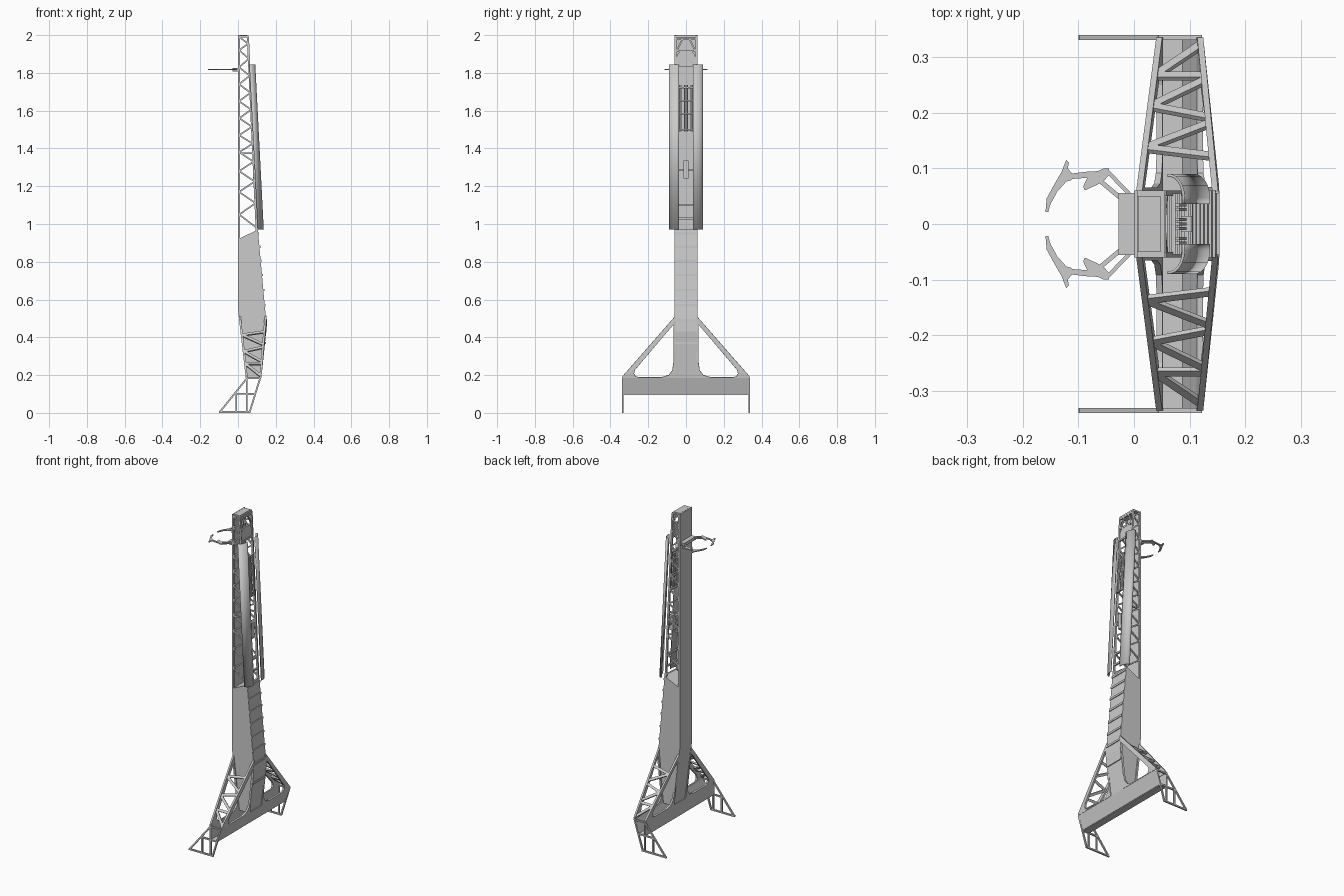
import bpy, bmesh
from mathutils import Vector, Matrix

if "Cube" in bpy.data.objects:
    bpy.data.objects.remove(bpy.data.objects["Cube"])


def finish(name, bm, solid=0, smooth=False):
    bmesh.ops.recalc_face_normals(bm, faces=bm.faces[:])
    me = bpy.data.meshes.new(name)
    bm.to_mesh(me)
    bm.free()
    ob = bpy.data.objects.new(name, me)
    bpy.context.collection.objects.link(ob)
    if solid:
        m = ob.modifiers.new("thickness", 'SOLIDIFY')
        m.thickness, m.offset = solid, 0
    if smooth:
        bpy.ops.object.select_all(action='DESELECT')
        ob.select_set(True)
        bpy.context.view_layer.objects.active = ob
        bpy.ops.object.shade_smooth_by_angle()
    return ob


def bar(bm, a, b, w=.01, h=.01, ref=(0, 1, 0)):
    """Square bar from a to b; h is measured along ref."""
    a, b = Vector(a), Vector(b)
    d = (b - a).normalized()
    u = Vector(ref).cross(d).normalized()
    v = d.cross(u)
    m = Matrix((u * w, v * h, d * (b - a).length)).transposed().to_4x4()
    bmesh.ops.create_cube(bm, size=1, matrix=Matrix.Translation((a + b) / 2) @ m)


def box(bm, lo, hi):
    lo, hi = Vector(lo), Vector(hi)
    bmesh.ops.create_cube(bm, size=1, matrix=Matrix.Translation((lo + hi) / 2)
                          @ Matrix.Diagonal((*(hi - lo), 1)))


def prism(bm, pts, offset):
    f = bm.faces.new([bm.verts.new(p) for p in pts])
    r = bmesh.ops.extrude_face_region(bm, geom=[f], use_keep_orig=True)
    bmesh.ops.translate(bm, vec=offset,
                        verts=[g for g in r['geom'] if isinstance(g, bmesh.types.BMVert)])


def lerp(table, z):
    for (z0, x0), (z1, x1) in zip(table, table[1:]):
        if z <= z1:
            return x0 + (x1 - x0) * (z - z0) / (z1 - z0)
    return table[-1][1]


inner = lambda z: lerp([(.1, .047), (.18, .047), (.54, .006)], z)
outer = lambda z: lerp([(.1, .09), (.185, .118), (.46, .148), (.52, .146)], z)
chord = lambda z: .099 - (z - .97) * .047 / 1.03
cover = lambda z: .105 - (z - .97) * .045 / .875

# Solid lower mast
bm = bmesh.new()
prof = [(0, .92), (.105, .97), (.148, .5), (.15, .43), (.118, .18), (.047, .18), (0, .55)]
prism(bm, [(x, -.06, z) for x, z in prof], (0, .12, 0))
finish("lower_mast", bm)

# Ribs on the mast's outer face
bm = bmesh.new()
for z in (.95, .88, .805, .73, .65, .57, .49, .37):
    x = lerp([(.18, .118), (.43, .15), (.5, .148), (.97, .105)], z)
    box(bm, (x - .01, -.06, z - .006), (x + .005, .06, z + .006))
finish("mast_ribs", bm)

# Front skin of the tower and its cap
bm = bmesh.new()
box(bm, (0, -.06, .92), (.006, .06, 2))
finish("tower_skin", bm)
bm = bmesh.new()
box(bm, (0, -.06, 1.988), (.055, .06, 1.997))
box(bm, (.007, -.05, 1.99), (.048, .05, 2))
finish("tower_cap", bm)

# Tower side lattices
bm = bmesh.new()
left = [.95, 1.05, 1.17, 1.28, 1.38, 1.47, 1.56, 1.65, 1.74, 1.83, 1.92, 1.99]
for y in (-.055, .055):
    bar(bm, (.006, y, .92), (.006, y, 1.99), .011)
    bar(bm, (chord(.96), y, .96), (chord(1.99), y, 1.99), .011)
    for a, b in zip(left[1:], left[2:]):
        m = (a + b) / 2
        bar(bm, (.006, y, a), (chord(m), y, m), .008, .008)
        bar(bm, (chord(m), y, m), (.006, y, b), .008, .008)
    bar(bm, (.006, y, 1.05), (chord(.98), y, .98), .008, .008)
    bar(bm, (.006, y, 1.375), (chord(1.375), y, 1.375), .008, .008)
# crossbars and the head brace on the outer face
for z in (1.03, 1.1, 1.84, 1.915, 1.98):
    bar(bm, (chord(z), -.055, z), (chord(z), .055, z), .01, .01, (0, 0, 1))
for s in (-1, 1):
    bar(bm, (.056, s * .048, 1.92), (.054, s * .02, 1.975), .008, .008, (1, 0, 0))
finish("tower_lattice", bm)

# Arched plate under the head
bm = bmesh.new()
half = [(.05, 1.84), (.05, 1.885), (.044, 1.9), (.03, 1.912)]
arch = half + [(-y, z) for y, z in reversed(half)]
prism(bm, [(.053, y, z) for y, z in arch], (.006, 0, 0))
finish("head_plate", bm)

# Rounded side covers, leaning with the tower
for s, side in ((1, "back"), (-1, "front")):
    bm = bmesh.new()
    sec = [(0, .087), (.007, .087), (.014, .084), (.02, .078), (.025, .069), (.028, .058),
           (.029, .047), (.029, .036)]
    rows = [[bm.verts.new((cover(z) + x, s * y, z)) for x, y in sec] for z in (.97, 1.845)]
    for i in range(len(sec) - 1):
        bm.faces.new((rows[0][i], rows[0][i + 1], rows[1][i + 1], rows[1][i]))
    finish(side + "_cover", bm, .005, True)

# Pipe rack and junction box between the covers
bm = bmesh.new()
for y in (-.034, -.026, -.008, 0, .008, .026, .034):
    bar(bm, (cover(1.49) + .012, y, 1.49), (cover(1.735) + .012, y, 1.735), .008, .005)
for z in (1.5, 1.58, 1.65, 1.72):
    bar(bm, (cover(z) + .004, -.055, z), (cover(z) + .004, .055, z), .008, .008, (0, 0, 1))
finish("pipe_rack", bm)
bm = bmesh.new()
box(bm, (.08, -.014, 1.24), (.104, .014, 1.335))
bar(bm, (.088, -.055, 1.285), (.088, .055, 1.285), .008, .008, (0, 0, 1))
finish("junction_box", bm)

# Base beam trough: two side plates and a floor
bm = bmesh.new()
for f in (inner, outer):
    bm.faces.new([bm.verts.new((f(z), y, z)) for y, z in
                  ((-.335, .1), (.335, .1), (.335, .186), (-.335, .186))])
bm.faces.new([bm.verts.new((x, y, .1)) for x, y in
              ((.047, -.335), (.09, -.335), (.09, .335), (.047, .335))])
finish("base_beam", bm, .008)

# Triangular gussets with rounded openings
rim = [(.055, .515), (.055, .27), (.055, .22), (.055, .185), (.13, .185), (.25, .185),
       (.3, .185), (.335, .185), (.335, .195)]
hole = [(.066, .468), (.066, .27), (.073, .225), (.092, .2), (.13, .189), (.25, .189),
        (.267, .194), (.275, .208), (.27, .228)]
for f, name in ((inner, "inner_gussets"), (outer, "outer_gussets")):
    bm = bmesh.new()
    for s in (1, -1):
        o, h = [[bm.verts.new((f(z), s * y, z)) for y, z in loop] for loop in (rim, hole)]
        for i in range(len(o)):
            j = (i + 1) % len(o)
            bm.faces.new((o[i], o[j], h[j], h[i]))
    finish(name, bm, .011)

# Sloped lattice joining the gussets
bm = bmesh.new()
slope = Vector((0, .32, .275)).normalized()
for s in (1, -1):
    def node(f, y):
        z = .185 + (.335 - y) / .275 * .32
        return (f(z), s * (y - .004), z)
    for a, b in ((.27, .27), (.215, .195), (.14, .125), (.27, .325), (.215, .262), (.14, .185)):
        bar(bm, node(inner, a), node(outer, b), .015, .009, (0, s * slope.y, slope.z))
finish("gusset_lattice", bm)

# Splayed feet at both ends
bm = bmesh.new()
for y in (-.335, .335):
    for a, b in (((-.096, .005), (.047, .183)), ((.062, .005), (.118, .186)),
                 ((.047, .005), (.047, .183)), ((-.01, .005), (-.01, .105)),
                 ((-.018, .101), (.092, .101)), ((-.1, .005), (.066, .005)),
                 ((.044, .183), (.12, .183))):
        bar(bm, (a[0], y, a[1]), (b[0], y, b[1]), .009, .009)
finish("feet", bm)

# Gripper: mount, struts, linkage and claws
bm = bmesh.new()
box(bm, (-.028, -.056, 1.807), (.002, .056, 1.826))
finish("gripper_mount", bm)
for s, side in ((1, "back"), (-1, "front")):
    bm = bmesh.new()
    z, up = 1.814, (0, 0, 1)
    for a, b, w in (((0, .045), (-.05, .097), .007), ((-.022, .045), (-.064, .08), .008),
                    ((-.09, .064), (-.06, .078), .008)):
        bar(bm, (a[0], s * a[1], z + .003), (b[0], s * b[1], z + .003), w, .006, up)
    link = [(-.045, .1), (-.045, .088), (-.056, .075), (-.07, .078), (-.08, .07), (-.092, .066),
            (-.084, .083), (-.112, .081), (-.118, .09), (-.085, .094), (-.065, .095), (-.054, .1)]
    claw = [(-.122, .115), (-.117, .11), (-.119, .1), (-.111, .09), (-.112, .079), (-.122, .076),
            (-.138, .058), (-.15, .036), (-.154, .022), (-.159, .022), (-.157, .046),
            (-.144, .07), (-.13, .094)]
    for p in (link, claw):
        prism(bm, [(x, s * y, z) for x, y in p], (0, 0, .006))
    finish(side + "_gripper_arm", bm)
